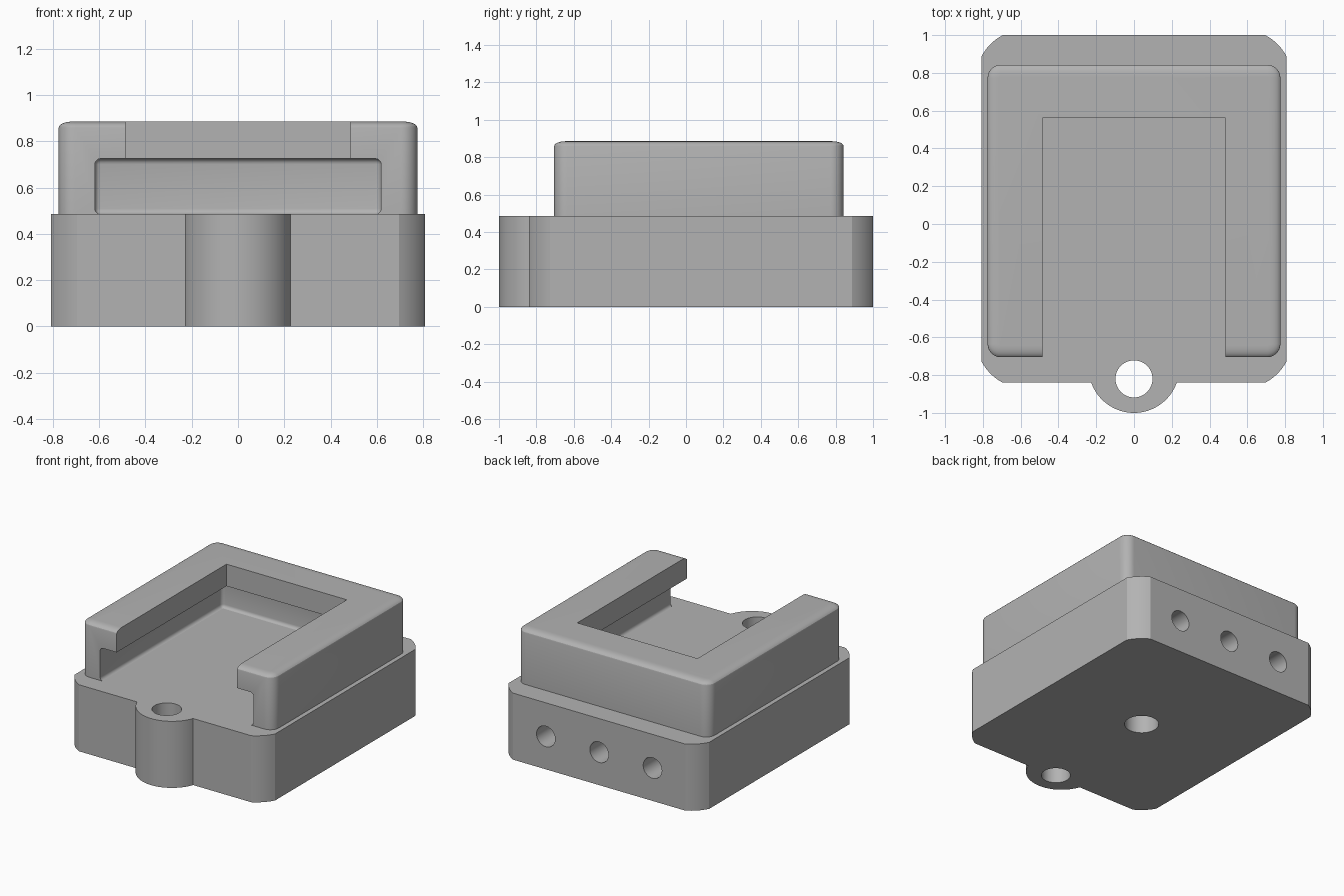
import bpy, bmesh
from math import sin, cos, pi, radians, asin
from mathutils import Vector, Matrix

old = bpy.data.objects.get("Cube")
if old:
    bpy.data.objects.remove(old, do_unlink=True)

grey = bpy.data.materials.new("plain grey")
grey.use_nodes = True
colour = (0.45, 0.45, 0.45, 1)
grey.diffuse_color = colour
grey.node_tree.nodes["Principled BSDF"].inputs["Base Color"].default_value = colour

BASE_TOP, TOP = 0.485, 0.885


def finish(bm, name):
    bmesh.ops.recalc_face_normals(bm, faces=bm.faces)
    mesh = bpy.data.meshes.new(name)
    bm.to_mesh(mesh)
    bm.free()
    mesh.materials.append(grey)
    ob = bpy.data.objects.new(name, mesh)
    bpy.context.collection.objects.link(ob)
    return ob


def loft(rings, name):
    """Solid through a stack of closed rings with equal point counts."""
    bm = bmesh.new()
    loops = [[bm.verts.new(p) for p in ring] for ring in rings]
    n = len(loops[0])
    for a, b in zip(loops, loops[1:]):
        for i in range(n):
            j = (i + 1) % n
            bm.faces.new((a[i], a[j], b[j], b[i]))
    bm.faces.new(loops[0][::-1])
    bm.faces.new(loops[-1])
    return finish(bm, name)


def box(lo, hi, name, bevel=0):
    lo, hi = Vector(lo), Vector(hi)
    bm = bmesh.new()
    bmesh.ops.create_cube(bm, size=1, matrix=Matrix.Translation((lo + hi) / 2)
                          @ Matrix.Diagonal((*(hi - lo), 1)))
    if bevel:
        bmesh.ops.bevel(bm, geom=bm.edges[:], offset=bevel, segments=5,
                        profile=0.5, affect='EDGES')
    return finish(bm, name)


def cylinder(centre, radius, depth, name, along_y=False):
    bm = bmesh.new()
    turn = Matrix.Rotation(pi / 2 if along_y else 0, 4, 'X')
    bmesh.ops.create_cone(bm, cap_ends=True, segments=48, radius1=radius,
                          radius2=radius, depth=depth,
                          matrix=Matrix.Translation(centre) @ turn)
    return finish(bm, name)


def cut(ob, cutters):
    for c in cutters:
        c.hide_render = True
        mod = ob.modifiers.new("cut", 'BOOLEAN')
        mod.operation, mod.solver, mod.object = 'DIFFERENCE', 'EXACT', c
        bpy.context.view_layer.objects.active = ob
        bpy.ops.object.modifier_apply(modifier=mod.name)
        bpy.data.objects.remove(c, do_unlink=True)


def smooth(ob):
    bpy.ops.object.select_all(action='DESELECT')
    ob.select_set(True)
    bpy.context.view_layer.objects.active = ob
    bpy.ops.object.shade_smooth_by_angle(angle=radians(25))


def corner(a, b):
    """Slightly bulging cut across a corner, from a to b."""
    a, b = Vector(a), Vector(b)
    d = b - a
    control = (a + b) / 2 + Vector((d.y, -d.x)).normalized() * 0.024
    return [a * (1 - t)**2 + control * 2 * t * (1 - t) + b * t * t
            for t in (i / 8 for i in range(9))]


# Base block with clipped corners and a rounded lug at the front
W, FRONT, BACK, CLIP = 0.808, -0.84, 1.0, 0.113
right = (corner((W - CLIP, FRONT), (W, FRONT + CLIP))
         + corner((W, BACK - CLIP), (W - CLIP, BACK)))
left = [Vector((-p.x, p.y)) for p in reversed(right)]
lug_y, lug_r = -0.76, 0.24
a0 = asin((lug_y - FRONT) / lug_r)
lug = [Vector((lug_r * cos(a), lug_y + lug_r * sin(a)))
       for a in (pi + a0 + (pi - 2 * a0) * i / 32 for i in range(33))]
outline = right + left + lug
base = loft([[(p.x, p.y, z) for p in outline] for z in (0, BASE_TOP)], "base_block")
cut(base, [cylinder((0, -0.82, 0.25), 0.098, 1, "lug_hole"),
           cylinder((0, 0.08, 0), 0.115, 0.6, "bottom_hole")]
    + [cylinder((x, BACK, 0.24), 0.075, 0.7, "back_hole", True)
       for x in (-0.43, 0, 0.43)])
smooth(base)


# Upper frame: rounded walls with a softly rolled top edge
def rounded_ring(inset, z):
    x, y0, y1, r = 0.775 - inset, -0.705 + inset, 0.843 - inset, 0.07 - inset
    ring = []
    for q, (cx, cy) in enumerate(((x - r, y1 - r), (r - x, y1 - r),
                                  (r - x, y0 + r), (x - r, y0 + r))):
        for i in range(9):
            a = (q + i / 8) * pi / 2
            ring.append((cx + r * cos(a), cy + r * sin(a), z))
    return ring


ROLL, DROP = 0.06, 0.027
rings = [rounded_ring(0, BASE_TOP)]
for i in range(7):
    a = i / 6 * pi / 2
    rings.append(rounded_ring(ROLL * (1 - cos(a)), TOP - DROP * (1 - sin(a))))
frame = loft(rings, "upper_frame")

# Wide slot under the lips, and the open window above it
cut(frame, [box((-0.618, -1, BASE_TOP - 0.001), (0.618, 0.70, 0.725), "slot", 0.025),
            box((-0.485, -1.1, 0.6), (0.485, 0.56, 1.1), "window")])
smooth(frame)
